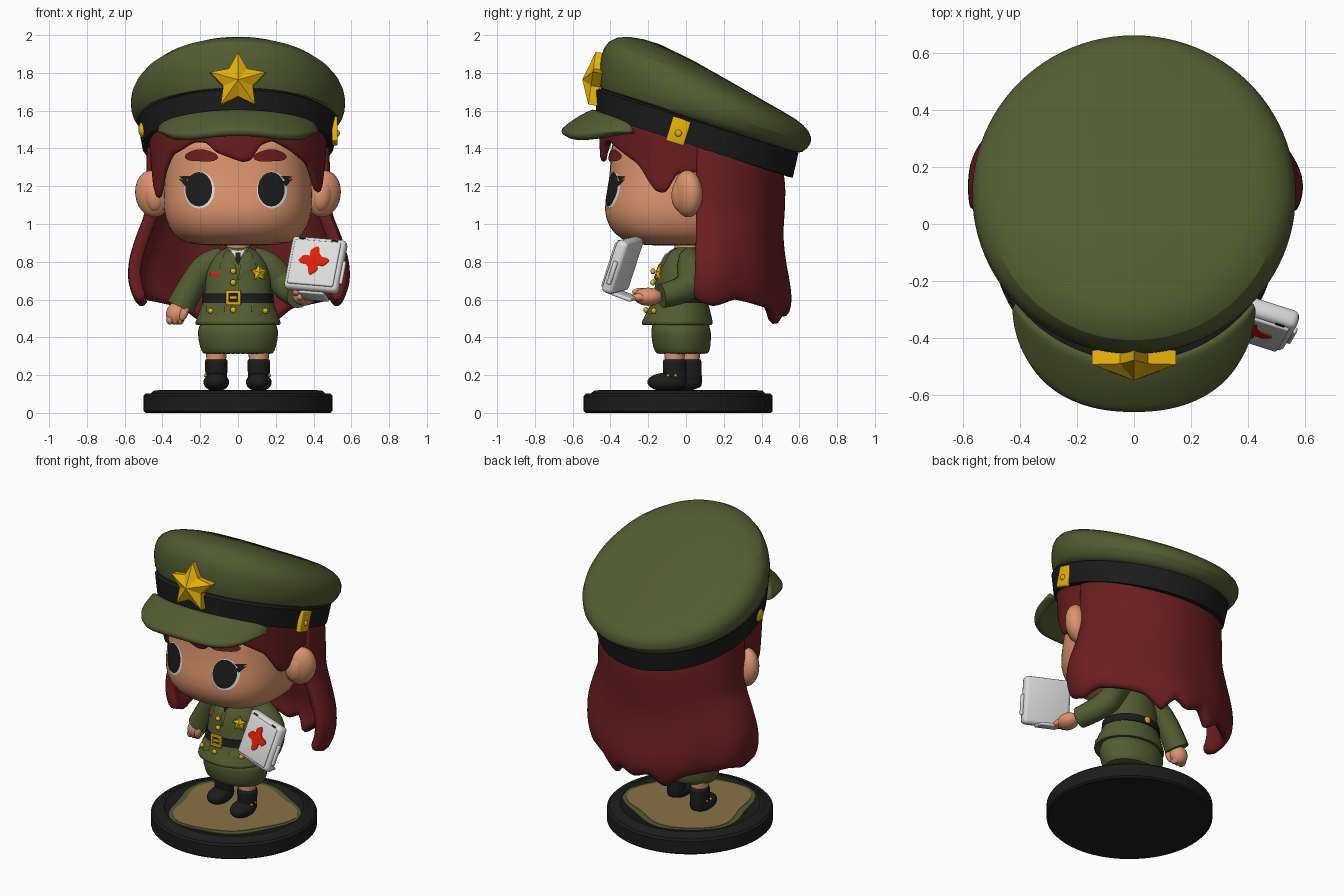
import bpy, bmesh, math
from math import sin, cos, pi, radians
from mathutils import Matrix, Vector
from mathutils.bvhtree import BVHTree

if "Cube" in bpy.data.objects:
    bpy.data.objects.remove(bpy.data.objects["Cube"])


def material(name, *rgb):
    col = [(c / 255 / 12.92 if c < 11 else ((c / 255 + 0.055) / 1.055) ** 2.4) for c in rgb] + [1]
    m = bpy.data.materials.new(name)
    m.use_nodes = True
    m.diffuse_color = col
    m.node_tree.nodes["Principled BSDF"].inputs["Base Color"].default_value = col
    return m


OLIVE = material("olive cloth", 83, 92, 50)
HAIR = material("dark red hair", 108, 30, 32)
SKIN = material("skin", 220, 148, 109)
BLACK = material("black", 28, 28, 29)
GOLD = material("gold", 232, 178, 12)
WHITE = material("white", 222, 222, 222)
RED = material("red", 222, 32, 10)
SAND = material("sand", 136, 113, 70)
made = []


def finish(name, bm, mat, subsurf=0, matrix=None):
    bmesh.ops.recalc_face_normals(bm, faces=bm.faces)
    me = bpy.data.meshes.new(name)
    bm.to_mesh(me)
    bm.free()
    me.materials.append(mat)
    ob = bpy.data.objects.new(name, me)
    bpy.context.collection.objects.link(ob)
    if matrix:
        ob.matrix_world = matrix
    if subsurf:
        mod = ob.modifiers.new("smooth", 'SUBSURF')
        mod.levels = mod.render_levels = subsurf
    made.append(ob)
    return ob


def loft(name, rings, mat, n=2.0, seg=40, x=0, subsurf=1):
    """Rings are (front y, front z, back y, back z, half width)."""
    bm = bmesh.new()
    power = lambda v: math.copysign(abs(v) ** (2 / n), v)
    rows = []
    for fy, fz, by, bz, rx in rings:
        row = []
        for i in range(seg):
            s, c = power(sin(2 * pi * i / seg)), power(cos(2 * pi * i / seg))
            row.append(bm.verts.new((x + rx * s, (fy + by + (fy - by) * c) / 2, (fz + bz + (fz - bz) * c) / 2)))
        rows.append(row)
    for a, b in zip(rows, rows[1:]):
        for i in range(seg):
            j = (i + 1) % seg
            bm.faces.new((a[i], a[j], b[j], b[i]))
    bm.faces.new(rows[0])
    bm.faces.new(rows[-1])
    return finish(name, bm, mat, subsurf)


def level(*rings):
    return [(f, z, b, z, rx) for z, f, b, rx in rings]


def sheet(name, fn, nu, nv, thick, mat):
    bm = bmesh.new()
    g = [[bm.verts.new(fn(i / nu, j / nv)) for j in range(nv + 1)] for i in range(nu + 1)]
    for i in range(nu):
        for j in range(nv):
            bm.faces.new((g[i][j], g[i + 1][j], g[i + 1][j + 1], g[i][j + 1]))
    ob = finish(name, bm, mat)
    mod = ob.modifiers.new("thickness", 'SOLIDIFY')
    mod.thickness, mod.offset = thick, 0
    ob.modifiers.new("smooth", 'SUBSURF').levels = 1
    return ob


def ball(name, loc, size, mat, rot=(0, 0, 0)):
    bm = bmesh.new()
    bmesh.ops.create_uvsphere(bm, u_segments=24, v_segments=14, radius=1)
    m = Matrix.Translation(loc)
    for ang, ax in zip(rot, "XYZ"):
        m = m @ Matrix.Rotation(radians(ang), 4, ax)
    return finish(name, bm, mat, 0, m @ Matrix.Diagonal((*size, 1)))


def box(name, size, matrix, mat, bevel=0.01):
    bm = bmesh.new()
    bmesh.ops.create_cube(bm, size=1, matrix=Matrix.Diagonal((*size, 1)))
    bmesh.ops.bevel(bm, geom=bm.edges[:], offset=bevel, segments=3, affect='EDGES', profile=0.5)
    return finish(name, bm, mat, 0, matrix)


def prism(name, pts, depth, matrix, mat, peak=0):
    """Outline in local x/z facing -y; a peak lifts the centre into facets."""
    bm = bmesh.new()
    front = [bm.verts.new((x, -depth, z)) for x, z in pts]
    back = [bm.verts.new((x, 0, z)) for x, z in pts]
    top = bm.verts.new((0, -depth - peak, 0))
    for i in range(len(pts)):
        j = (i + 1) % len(pts)
        bm.faces.new((front[i], front[j], top))
        bm.faces.new((front[j], front[i], back[i], back[j]))
    bm.faces.new(back)
    return finish(name, bm, mat, 0, matrix)


def tube(name, pts, mat):
    cu = bpy.data.curves.new(name, 'CURVE')
    cu.dimensions, cu.bevel_depth, cu.bevel_resolution, cu.use_fill_caps = '3D', 1, 5, True
    sp = cu.splines.new('NURBS')
    sp.points.add(len(pts) - 1)
    for p, (x, y, z, r) in zip(sp.points, pts):
        p.co, p.radius = (x, y, z, 1), r
    sp.use_endpoint_u, sp.order_u = True, 3
    tmp = bpy.data.objects.new("tmp", cu)
    bpy.context.collection.objects.link(tmp)
    bm = bmesh.new()
    bm.from_mesh(bpy.data.meshes.new_from_object(tmp.evaluated_get(bpy.context.evaluated_depsgraph_get())))
    bpy.data.objects.remove(tmp)
    return finish(name, bm, mat)


def decal(name, target, pts, lift, mat, rings=4):
    """Thin plate wrapped on the front of a part."""
    tree = BVHTree.FromObject(target, bpy.context.evaluated_depsgraph_get())
    cx, cz = (sum(p[k] for p in pts) / len(pts) for k in (0, 1))
    bm = bmesh.new()

    def put(x, z):
        hit = tree.ray_cast(Vector((x, -2, z)), Vector((0, 1, 0)))[0]
        return bm.verts.new((x, (hit.y if hit else -0.03) - lift, z))
    mid, prev = put(cx, cz), None
    for k in range(1, rings + 1):
        f = k / rings
        row = [put(cx + (x - cx) * f, cz + (z - cz) * f) for x, z in pts]
        for i in range(len(row)):
            j = (i + 1) % len(row)
            bm.faces.new((mid, row[i], row[j]) if not prev else (prev[i], row[i], row[j], prev[j]))
        prev = row
    return finish(name, bm, mat)


def oval(cx, cz, rx, rz, n=28):
    return [(cx + rx * cos(2 * pi * i / n), cz + rz * sin(2 * pi * i / n)) for i in range(n)]


def star(r):
    return [((r if i % 2 == 0 else r * 0.53) * sin(pi * i / 5), (r if i % 2 == 0 else r * 0.53) * cos(pi * i / 5)) for i in range(10)]


def lerp(table, t):
    for (a, *p), (b, *q) in zip(table, table[1:]):
        if t <= b:
            f = max(0, (t - a) / (b - a))
            return [u + (v - u) * f for u, v in zip(p, q)]
    return table[-1][1:]


def at(x, y, z, rx=0, rz=0):
    return Matrix.Translation((x, y, z)) @ Matrix.Rotation(radians(rz), 4, 'Z') @ Matrix.Rotation(radians(rx), 4, 'X')


# Round stand with a painted ground patch
stand = [(0, .49), (.01, .5), (.09, .5), (.102, .488), (.104, .46), (.118, .445), (.12, .42), (.112, .41)]
loft("stand", level(*[(z, -.042 - r, -.042 + r, r) for z, r in stand]), BLACK, seg=64, subsurf=0)
for name, r0, z, mat, w in (("grass_edge", .385, .112, OLIVE, .02), ("sand_patch", .355, .115, SAND, .03)):
    rad = lambda a: r0 + w * sin(3 * a + 1) + .015 * sin(5 * a)
    pts = [(rad(a) * cos(a), rad(a) * sin(a)) for a in (2 * pi * i / 64 for i in range(64))]
    prism(name, pts, .004, at(0, -.042, z, -90), mat)

# Legs and boots
for side, x, y in (("left", .11, -.06), ("right", -.115, .02)):
    loft(side + "_leg", level((.25, y - .05, y + .05, .05), (.4, y - .06, y + .06, .06)), SKIN, x=x, subsurf=0)
    loft(side + "_boot_shaft", level((.12, y - .06, y + .075, .06), (.2, y - .06, y + .06, .056), (.28, y - .066, y + .066, .063),
         (.287, y - .055, y + .055, .055)), BLACK, x=x)
    ball(side + "_boot_foot", (x, y - .04, .163), (.068, .105, .05), BLACK)
    for k in (-.035, .005):
        ball(side + "_boot_stud", (x + math.copysign(.057, x), y + k, .198), (.008, .008, .008), GOLD)

# Uniform
loft("skirt", level((.315, -.13, .09, .16), (.31, -.155, .118, .185), (.34, -.175, .13, .2), (.43, -.188, .135, .22),
     (.5, -.18, .12, .2)), OLIVE)
jacket = loft("jacket", level((.475, -.2, .1, .19), (.462, -.232, .14, .224), (.475, -.24, .145, .23), (.54, -.205, .128, .205),
     (.61, -.17, .11, .175), (.7, -.165, .107, .175), (.78, -.14, .1, .16), (.84, -.105, .09, .12), (.885, -.06, .08, .07)), OLIVE)
loft("belt", level((.585, -.175, .11, .17), (.583, -.19, .127, .19), (.632, -.182, .122, .186), (.63, -.165, .1, .17)), BLACK, subsurf=0)
ball("belt_back_button", (0, .128, .61), (.022, .012, .022), GOLD)
loft("neck", level((.8, -.06, .07, .06), (.95, -.06, .07, .06)), SKIN, subsurf=0)
decal("shirt", jacket, [(-.055, .87), (.055, .87), (0, .78)], .006, WHITE)
decal("tie", jacket, [(-.012, .85), (.012, .85), (.014, .81), (0, .785), (-.014, .81)], .01, BLACK)
for s in (1, -1):
    decal("lapel", jacket, [(s * .055, .865), (s * .075, .84), (s * .1, .77), (0, .7), (s * .012, .78)], .012, OLIVE)
    decal("pocket_flap", jacket, [(s * .07, .565), (s * .17, .565), (s * .17, .535), (s * .12, .52), (s * .07, .535)], .01, OLIVE)
    ball("pocket_button", (s * .145, -.17, .54), (.015, .015, .015), GOLD)
decal("ribbon_bar", jacket, [(-.145, .745), (-.1, .745), (-.1, .725), (-.145, .725)], .009, RED)
for z in (.69, .75, .545):
    ball("jacket_button", (-.025, -.175 if z > .6 else -.212, z), (.016, .013, .016), GOLD)
for k in (-1, 1):
    box("buckle_side", (.018, .018, .078), at(-.025 + k * .031, -.192, .61), GOLD, .004)
    box("buckle_bar", (.076, .018, .018), at(-.025, -.192, .61 + k * .03), GOLD, .004)
box("buckle_tongue", (.04, .014, .018), at(-.025, -.192, .61), GOLD, .003)
prism("chest_star", star(.047), .008, at(.11, -.14, .74, -12, 18), GOLD, .014)

# Arms and hands
tube("right_sleeve", [(-.08, .02, .83, .05), (-.15, .02, .8, .075), (-.24, .04, .69, .07), (-.305, .04, .56, .075)], OLIVE)
tube("left_sleeve", [(.08, .02, .83, .05), (.16, .02, .8, .075), (.26, .04, .65, .075), (.32, -.13, .62, .066)], OLIVE)
ball("right_hand", (-.325, .03, .528), (.055, .052, .062), SKIN, (0, 25, 0))
ball("right_thumb", (-.285, -.01, .53), (.022, .022, .045), SKIN, (0, 20, 0))
ball("left_hand", (.35, -.2, .615), (.06, .075, .048), SKIN)
ball("left_thumb", (.31, -.24, .64), (.022, .045, .022), SKIN)
for i in range(3):
    ball("right_finger", (-.36 + i * .027, .02, .492), (.02, .03, .025), SKIN)
    ball("left_finger", (.33 + i * .03, -.25, .612), (.019, .04, .02), SKIN)

# First aid case
case = at(.412, -.335, .782, -20, -16) @ Matrix.Rotation(radians(5), 4, 'Y')
local = lambda x, y, z: case @ Matrix.Translation((x, y, z))
box("case_body", (.3, .07, .295), case, WHITE, .025)
box("case_lid", (.255, .02, .25), local(0, -.035, 0), WHITE, .008)
box("case_handle", (.02, .025, .13), local(.154, 0, -.03), WHITE, .008)
box("case_ledge", (.14, .12, .02), local(0, .06, -.15), WHITE, .008)
for s in (1, -1):
    box("case_hinge", (.035, .006, .008), local(s * .09, -.036, .132), BLACK, .002)
cross = [(r * cos(a), r * sin(a) * .95) for a, r in ((2 * pi * i / 48, .062 + .02 * cos(pi * i / 6) + .005 * sin(5 * pi * i / 12)) for i in range(48))]
prism("case_cross", cross, .006, local(0, -.044, .01), RED)

# Head, ears and face
head = loft("head", level((.885, -.2, .15, .17), (.897, -.3, .24, .28), (.945, -.385, .3, .35), (1.03, -.43, .34, .388), (1.12, -.433, .36, .398),
     (1.25, -.402, .37, .388), (1.4, -.4, .38, .38), (1.52, -.38, .34, .35)), SKIN, n=2.4)
for s in (1, -1):
    ball("ear", (s * .45, .01, 1.16), (.1, .072, .125), SKIN, (0, s * 8, s * 28))
    ball("ear_inner_fold", (s * .447, -.03, 1.15), (.055, .045, .085), SKIN, (0, s * 8, s * 28))
    x = .192 * s - .012
    decal("eye_white", head, oval(x, 1.18, .08, .098), .004, WHITE)
    decal("iris", head, oval(x - .004, 1.184, .071, .091), .007, BLACK)
    for k in (0, 1):
        decal("eyelash", head, [(x + s * .045, 1.255 - k * .03), (x + s * .075, 1.225 - k * .025), (x + s * .11, 1.252 - k * .012)], .009, BLACK)
    decal("eyebrow", head, [(px, pz - abs(px - x) * .12) for px, pz in oval(x - s * .01, 1.365, .088, .032)], .016, HAIR)

# Fringe: lower edge by angle from the front
edge = [(-110, 1.27), (-84, 1.27), (-77, 1.16), (-69, 1.12), (-62, 1.26), (-52, 1.36), (-42, 1.39), (-32, 1.43), (-22, 1.43), (-16, 1.38),
        (-6, 1.35), (3, 1.325), (10, 1.335), (14, 1.41), (24, 1.44), (40, 1.38), (56, 1.31), (68, 1.17), (76, 1.16), (84, 1.27), (110, 1.27)]


def fringe(u, v):
    d = -110 + 220 * u
    b = radians(d)
    y = -.45 * cos(b)
    top = 1.63 - .32 * (y + .47)
    k = 1 - .03 * v
    return .455 * k * sin(b), y * k, top + (lerp(edge, d)[0] - top) * v


sheet("fringe", fringe, 72, 6, .035, HAIR)

# Long back hair: (depth below cap, half width, half depth), and ragged hem by angle
flow = [(0, .45, .32), (.28, .455, .365), (.43, .46, .36), (.53, .505, .35), (.68, .555, .365), (.8, .558, .39), (.9, .51, .4), (1.02, .46, .36)]
hem = [(-102, .6), (-88, .56), (-72, .6), (-54, .575), (-36, .55), (-22, .46), (-10, .54), (2, .5), (12, .55), (22, .46), (36, .55), (54, .575),
       (72, .6), (88, .56), (102, .6)]


def mane(u, v):
    d = -102 + 204 * u
    a = radians(d)
    drop = (1.48 - lerp(hem, d)[0]) * v
    rx, ry = lerp(flow, drop)
    pinch = 1 - .05 * v * sin(2 * a) ** 2 + .012 * v * sin(9 * a)
    return rx * sin(a) * pinch, .13 + ry * cos(a) * pinch, 1.48 - drop


sheet("back_hair", mane, 64, 14, .065, HAIR)

# Peaked cap, tilted back
loft("cap_band", [(-.45, 1.575, .54, 1.25, .49), (-.475, 1.58, .565, 1.245, .508), (-.482, 1.71, .595, 1.375, .53), (-.46, 1.72, .57, 1.39, .5)],
     BLACK, seg=64, subsurf=0)
loft("cap_crown", [(-.43, 1.69, .57, 1.365, .5), (-.458, 1.715, .615, 1.375, .54), (-.46, 1.78, .673, 1.425, .572), (-.455, 1.89, .66, 1.49, .57),
     (-.42, 1.975, .59, 1.555, .52), (-.32, 2.005, .45, 1.63, .41), (-.12, 1.955, .2, 1.775, .17)], OLIVE, seg=48)


def visor(u, v):
    b = (u - .5) * pi
    s, c = sin(b), max(0, cos(b))
    inner = (.4 * s, .05 - .52 * (1 - (.4 * s / .52) ** 2) ** .5, 1.5 + .09 * c)
    outer = (.405 * math.copysign(abs(s) ** .9, s), -.27 - .385 * c ** .8, 1.48 - .005 * c - .025 * sin(2 * b) ** 2)
    x, y, z = (p + (q - p) * v for p, q in zip(inner, outer))
    return x, y, z + .05 * c * v * (1 - v)


sheet("cap_visor", visor, 32, 6, .05, OLIVE)
prism("cap_star", star(.155), .05, at(0, -.45, 1.75, -8), GOLD, .05)
box("cap_strap_clip", (.03, .1, .135), at(.512, -.04, 1.492, -17), GOLD, .008)
ball("cap_clip_stud", (.527, -.04, 1.48), (.012, .018, .018), GOLD)
ball("cap_button", (-.505, -.04, 1.5), (.022, .042, .042), GOLD)

# Smooth shading with sharp edges kept
bpy.ops.object.select_all(action='DESELECT')
for ob in made:
    ob.select_set(True)
bpy.context.view_layer.objects.active = made[0]
bpy.ops.object.shade_smooth_by_angle(angle=radians(40))
for ob in made:
    if ob.name.startswith(("cap_star", "chest_star")):
        ob.data.shade_flat()
